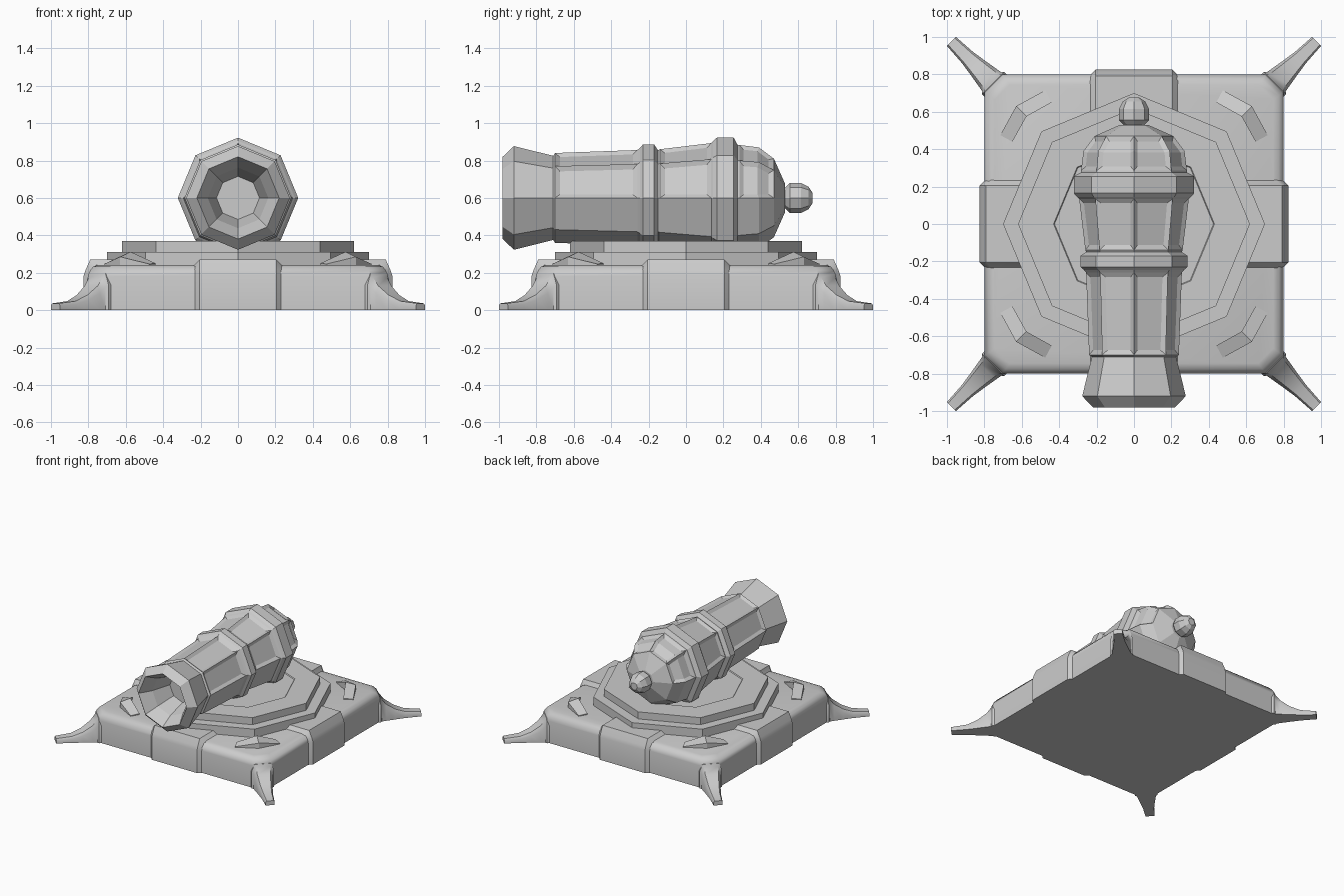
import bpy, bmesh, math
from mathutils import Matrix, Vector

if "Cube" in bpy.data.objects:
    bpy.data.objects.remove(bpy.data.objects["Cube"])


def loft(name, sections, smooth=False, rot=0.0, edit=None):
    """Skin a list of equal-length closed sections and cap both ends."""
    bm = bmesh.new()
    rings = [[bm.verts.new(p) for p in s] for s in sections]
    n = len(rings[0])
    faces = []
    for a, b in zip(rings, rings[1:]):
        faces.append([bm.faces.new((a[j], a[(j + 1) % n], b[(j + 1) % n], b[j])) for j in range(n)])
    bm.faces.new(rings[0])
    bm.faces.new(rings[-1])
    bmesh.ops.recalc_face_normals(bm, faces=bm.faces[:])
    if edit:
        edit(bm, faces)
    bmesh.ops.rotate(bm, cent=(0, 0, 0), matrix=Matrix.Rotation(rot, 3, 'Z'), verts=bm.verts[:])
    me = bpy.data.meshes.new(name)
    bm.to_mesh(me)
    bm.free()
    ob = bpy.data.objects.new(name, me)
    bpy.context.collection.objects.link(ob)
    if smooth:
        bpy.ops.object.select_all(action='DESELECT')
        ob.select_set(True)
        bpy.context.view_layer.objects.active = ob
        bpy.ops.object.shade_smooth_by_angle(angle=math.radians(40))
    return ob


def octagon(r, h, axis='Z'):
    pts = [(r * math.cos(k * math.pi / 4), r * math.sin(k * math.pi / 4)) for k in range(8)]
    return [(a, b, h) if axis == 'Z' else (a, h, 0.6 + b) for a, b in pts]


def chamfered_square(s, c, z):
    k = s - c
    return [(s, -k, z), (s, k, z), (k, s, z), (-k, s, z), (-s, k, z), (-s, -k, z), (-k, -s, z), (k, -s, z)]


# Base slab with softened upper edge
loft("base_slab", [chamfered_square(s, c, z) for s, c, z in
                   [(.80, .09, 0), (.80, .09, .18), (.792, .09, .21), (.775, .09, .232), (.745, .08, .242)]], smooth=True)


# Raised straps crossing the base both ways
def strap(x, o):
    half = [(.795 + o, 0), (.795 + o, .185), (.785 + o, .215), (.76 + o, .24 + o)]
    return [(x, y, z) for y, z in half] + [(x, -y, z) for y, z in reversed(half)]


for i, nm in enumerate(("front_back_strap", "side_strap")):
    loft(nm, [strap(-.235, 0), strap(-.205, .03), strap(.205, .03), strap(.235, 0)], True, i * math.pi / 2)

# Stepped octagonal turntable with shallow recess
loft("turntable", [octagon(r, z) for r, z in
                   [(.70, .22), (.70, .312), (.62, .312), (.62, .37), (.43, .37), (.425, .364)]])

# Flared corner feet and the bent braces above them
foot = [(1.00, .085, .195), (1.065, .085, .195), (1.075, .072, .175), (1.11, .066, .13),
        (1.18, .054, .08), (1.26, .042, .048), (1.38, .034, .036)]
foot_sections = [[(d, -w, 0), (d, w, 0), (d, w, h * .7), (d, w * .75, h), (d, -w * .75, h), (d, -w, h * .7)]
                 for d, w, h in foot]


def brace_section(inner, outer, zi, zo):
    return [(*inner, .22), (*outer, .22), (*outer, zo), (*inner, zi)]


brace_sections = [brace_section((.65, .44), (.715, .475), .25, .247),
                  brace_section((.575, .575), (.63, .63), .312, .285),
                  brace_section((.44, .65), (.475, .715), .25, .247)]
for i in range(4):
    loft("corner_foot", foot_sections, True, math.pi / 4 + i * math.pi / 2)
    loft("corner_brace", brace_sections, False, i * math.pi / 2)

# Cannon barrel: (y, radius) from bore floor, around the muzzle, to the breech
profile = [(-.72, .115), (-.88, .162), (-.98, .22), (-.92, .277), (-.71, .225), (-.70, .24),
           (-.26, .256), (-.245, .268), (-.23, .286), (-.17, .286), (-.15, .255),
           (-.14, .26), (.135, .293), (.145, .305), (.165, .322), (.255, .322), (.275, .285),
           (.285, .283), (.39, .27), (.47, .21), (.53, .075)]


def sink_panels(bm, faces):
    # recessed panels on the upper four sides
    for bands in ((5,), (11,), (17, 18)):
        for j in range(4):
            bmesh.ops.inset_region(bm, faces=[faces[b][j] for b in bands],
                                   thickness=.025, depth=-.014, use_even_offset=True)


loft("cannon_barrel", [octagon(r, y, 'Y') for y, r in profile], edit=sink_panels)

# Breech knob
loft("breech_knob", [octagon(r, y, 'Y') for y, r in
                     [(.51, .05), (.53, .055), (.555, .08), (.615, .08), (.655, .06), (.675, .03)]])
